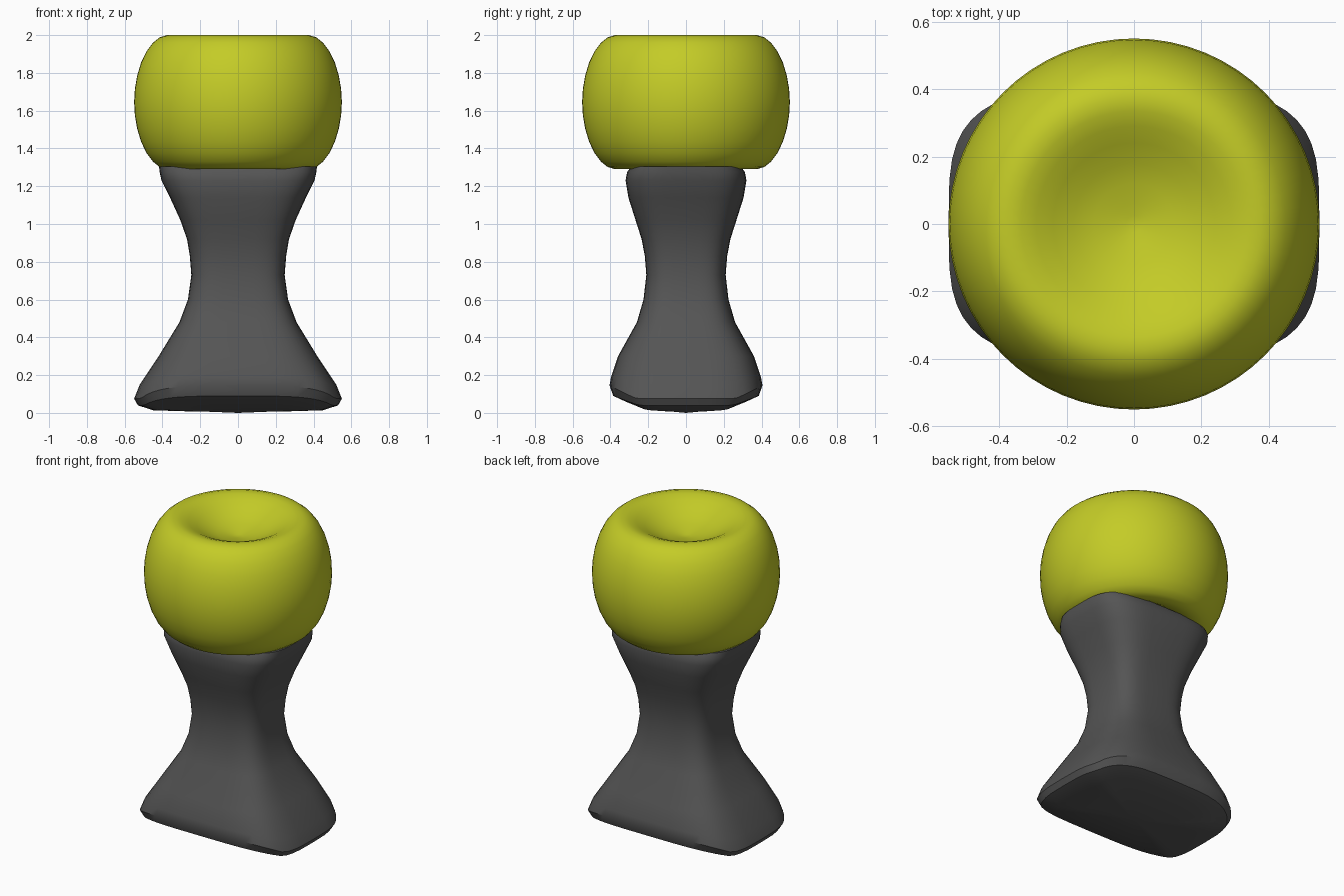
import bpy, math

if "Cube" in bpy.data.objects:
    bpy.data.objects.remove(bpy.data.objects["Cube"])

def material(name, rgb):
    m = bpy.data.materials.new(name)
    m.diffuse_color = (*rgb, 1)
    m.use_nodes = True
    m.node_tree.nodes["Principled BSDF"].inputs["Base Color"].default_value = m.diffuse_color
    return m

def loft(name, rings, mat, angle):
    """Skin closed rings; each end is closed with a fan to the ring centre."""
    n = len(rings[0][0])
    verts, faces = [], []
    for pts, _ in rings:
        verts += pts
    for k in range(len(rings) - 1):
        for i in range(n):
            j = (i + 1) % n
            faces.append((k*n + i, k*n + j, (k+1)*n + j, (k+1)*n + i))
    bottom, top = len(verts), len(verts) + 1
    verts += [(0, 0, rings[0][1]), (0, 0, rings[-1][1])]
    last = (len(rings) - 1) * n
    for i in range(n):
        j = (i + 1) % n
        faces += [(bottom, j, i), (top, last + i, last + j)]
    me = bpy.data.meshes.new(name)
    me.from_pydata(verts, [], faces)
    ob = bpy.data.objects.new(name, me)
    bpy.context.collection.objects.link(ob)
    me.materials.append(mat)
    bpy.ops.object.select_all(action='DESELECT')
    ob.select_set(True)
    bpy.context.view_layer.objects.active = ob
    bpy.ops.object.shade_smooth_by_angle(angle=math.radians(angle))
    return ob

def rounded_ring(hx, hy, z_end, z_front, center, n=48, p=3.6):
    """Rounded-rectangle ring whose height can differ at ends and front/back."""
    pts = []
    for i in range(n):
        a = 2 * math.pi * i / n
        c, s = math.cos(a), math.sin(a)
        u = math.copysign(abs(c) ** (2/p), c)
        v = math.copysign(abs(s) ** (2/p), s)
        t = max(0, (abs(v) - .65) / .35)
        pts.append((hx*u, hy*v, z_end + (z_front - z_end)*t))
    return pts, center

# Waisted pedestal: half width, half depth, height at ends, height at front/back
sections = [(.15, .10, .006, .010), (.30, .20, .009, .03), (.45, .32, .014, .06),
            (.53, .385, .04, .09), (.55, .405, .075, .145), (.52, .397, .15, .19),
            (.42, .36, .30, .30), (.31, .26, .48, .48), (.265, .225, .60, .60),
            (.247, .21, .73, .73), (.255, .218, .83, .83), (.27, .235, .92, .92),
            (.305, .267, 1.02, 1.02), (.36, .305, 1.14, 1.14), (.405, .32, 1.23, 1.23),
            (.415, .312, 1.275, 1.275), (.418, .29, 1.305, 1.305)]
loft("pedestal", [rounded_ring(*s, 0 if i == 0 else 1.32) for i, s in enumerate(sections)],
     material("dark_grey", (.09, .09, .09)), 35)

# Dimpled ball: upper half profile (radius, height above middle), mirrored below
half = [(.55, 0), (.546, .07), (.534, .14), (.513, .21), (.484, .27), (.45, .315),
        (.415, .343), (.375, .355), (.335, .350), (.29, .333), (.24, .306),
        (.18, .275), (.12, .253), (.06, .240), (.025, .232)]
profile = [(r, -h) for r, h in half[:0:-1]] + half
seg = 64
ball = []
for r, h in profile:
    pts = [(r*math.cos(2*math.pi*i/seg), r*math.sin(2*math.pi*i/seg), 1.645 + h)
           for i in range(seg)]
    ball.append((pts, 1.645 + math.copysign(.23, h)))
loft("dimpled_ball", ball, material("yellow_green", (.55, .60, .02)), 60)
